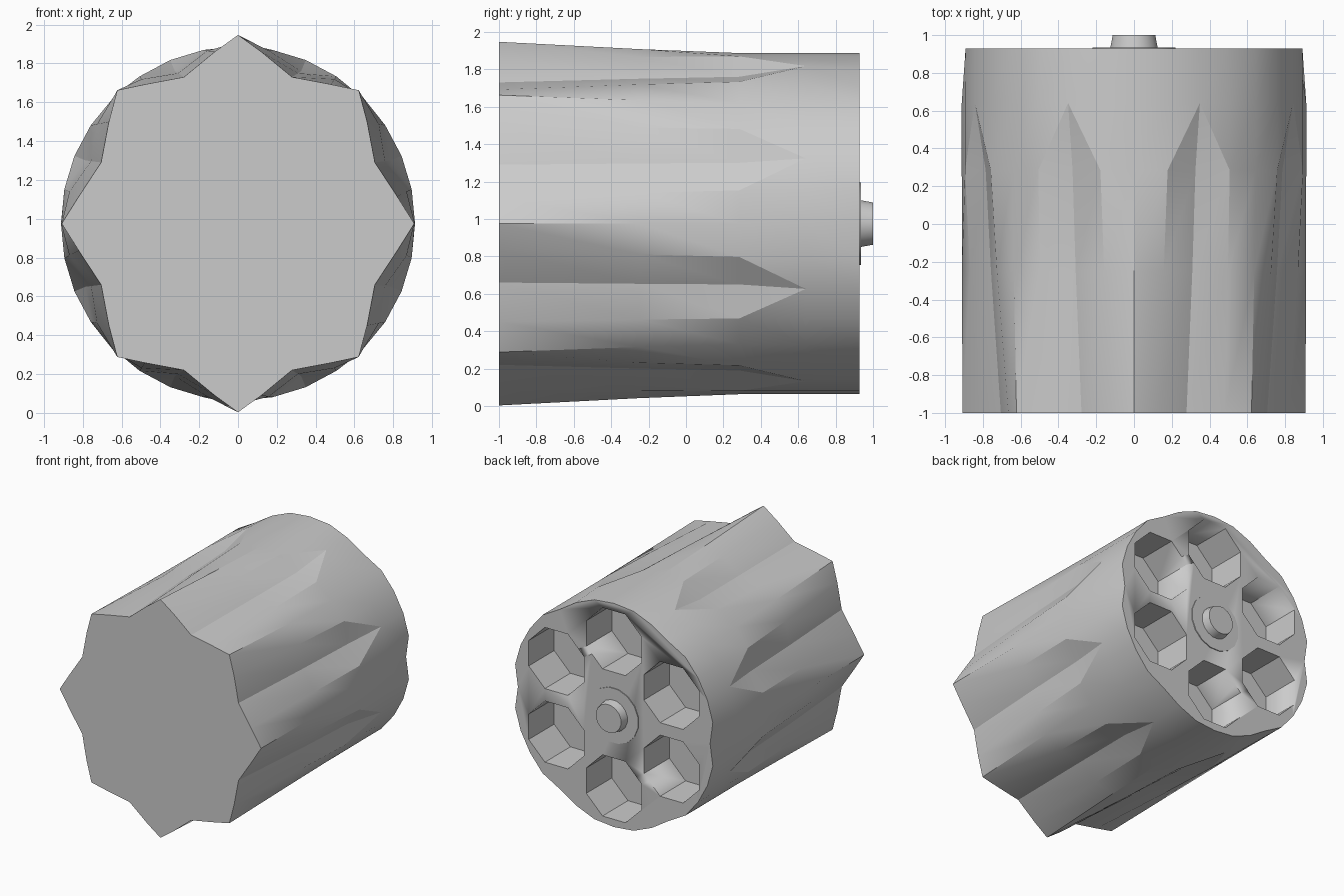
import bpy, bmesh
from math import sin, cos, pi, radians, degrees
from mathutils import Matrix

if "Cube" in bpy.data.objects:
    bpy.data.objects.remove(bpy.data.objects["Cube"])

CZ, R, N = 0.975, 0.912, 32

# quarter outline of the star-shaped front end, from top ridge to side ridge
QUARTER = [(0, .972), (.12, .885), (.278, .755), (.48, .717), (.622, .687),
           (.665, .525), (.705, .315), (.82, .14), (.908, 0)]


def star(k):
    q = k % N
    if q <= 8:
        return QUARTER[q]
    if q <= 16:
        x, z = QUARTER[16 - q]
        return x, -z
    x, z = star(N - q)
    return -x, z


def fluted(k):
    a = 2 * pi * k / N
    r = .85 if k % 4 == 2 else R
    return r * sin(a), r * cos(a)


def plain(k):
    a = 2 * pi * k / N
    return R * sin(a), R * cos(a)


def rim(k):
    # shallow notches between the chambers
    ang = 360 * k / N
    d = abs((ang - 30 + 30) % 60 - 30)
    r = R - .045 * max(0, 1 - d / 12)
    return r * sin(radians(ang)), r * cos(radians(ang))


def middle(k):
    (a, b), (c, d) = star(k), fluted(k)
    return a * .35 + c * .65, b * .35 + d * .65


def finish(name, bm, angle=20):
    bmesh.ops.recalc_face_normals(bm, faces=bm.faces)
    me = bpy.data.meshes.new(name)
    bm.to_mesh(me)
    bm.free()
    ob = bpy.data.objects.new(name, me)
    bpy.context.collection.objects.link(ob)
    bpy.ops.object.select_all(action='DESELECT')
    ob.select_set(True)
    bpy.context.view_layer.objects.active = ob
    bpy.ops.object.shade_smooth_by_angle(angle=radians(angle))
    return ob


def add_drum(bm, x, z, y0, y1, r0, r1, sides):
    # cone frustum along y, r0 at y0 and r1 at y1
    m = Matrix.Translation((x, (y0 + y1) / 2, z)) @ Matrix.Rotation(-pi / 2, 4, 'X') @ Matrix.Rotation(pi / sides, 4, 'Z')
    bmesh.ops.create_cone(bm, cap_ends=True, segments=sides, radius1=r0,
                          radius2=r1, depth=y1 - y0, matrix=m)


# fluted body lofted through rings along y
bm = bmesh.new()
sections = [(-1, star), (-.25, middle), (.285, fluted), (.64, plain), (.928, rim)]
rings = []
for y, f in sections:
    rings.append([bm.verts.new((f(k)[0], y, CZ + f(k)[1])) for k in range(N)])
for i in range(len(rings) - 1):
    a, b = rings[i], rings[i + 1]
    for k in range(N):
        n = (k + 1) % N
        if i == 2 and k % 4 == 1:      # pointed flute end
            bm.faces.new((a[k], a[n], b[n]))
            bm.faces.new((a[k], b[n], b[k]))
        elif i == 2 and k % 4 == 2:
            bm.faces.new((a[k], a[n], b[k]))
            bm.faces.new((a[n], b[n], b[k]))
        else:
            bm.faces.new((a[k], a[n], b[n], b[k]))
bm.faces.new(rings[0])
bm.faces.new(rings[-1])
body = finish("fluted_body", bm)

# six octagonal chambers cut into the back
bm = bmesh.new()
for i in range(6):
    a = i * pi / 3
    add_drum(bm, .6 * sin(a), CZ + .6 * cos(a), .6, 1.1, .27, .27, 8)
cutter = finish("chamber_cutter", bm)
cutter.hide_render = True
cutter.hide_set(True)
mod = body.modifiers.new("chambers", 'BOOLEAN')
mod.operation = 'DIFFERENCE'
mod.solver = 'EXACT'
mod.object = cutter

# raised hub ring and tapered centre pin
bm = bmesh.new()
add_drum(bm, 0, CZ, .90, .935, .225, .225, 16)
finish("hub_ring", bm, 30)
bm = bmesh.new()
add_drum(bm, 0, CZ, .92, 1.0, .13, .115, 16)
finish("centre_pin", bm, 30)
